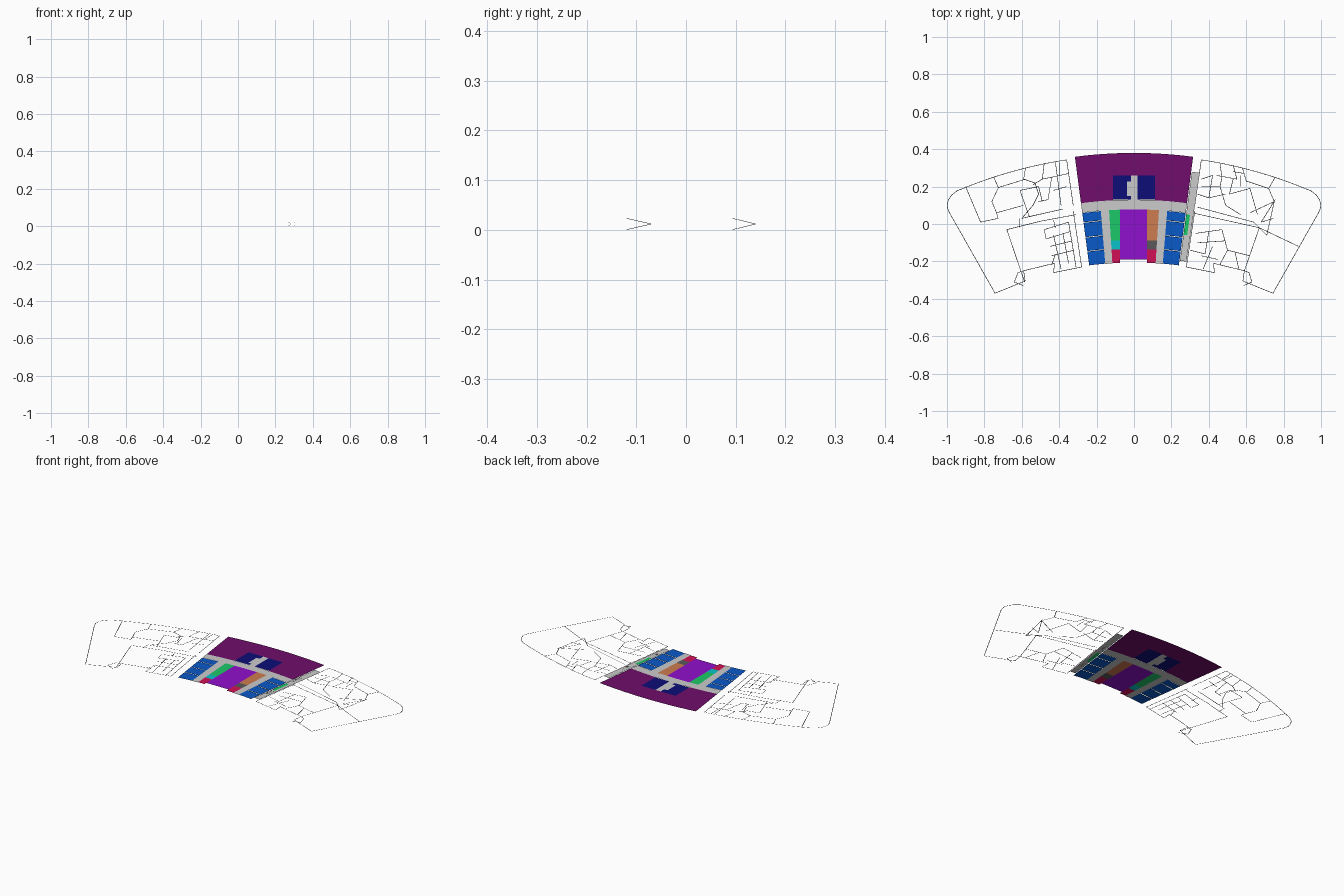
import bpy
from math import sin, cos, tan, atan2, hypot
from mathutils import Vector

CY = -2.04          # centre of the radial building grid
W = 0.003           # width of a drawn wall line

COLOURS = {
    "plum": (.162, .004, .147, 1), "navy": (.004, .004, .19, 1),
    "blue": (.003, .10, .58, 1), "violet": (.28, .005, .61, 1),
    "green": (.012, .58, .14, 1), "orange": (.61, .20, .08, 1),
    "red": (.64, .005, .09, 1), "teal": (.003, .54, .58, 1),
    "charcoal": (.1, .1, .1, 1),
}
MATS = {}
for n, c in COLOURS.items():
    MATS[n] = bpy.data.materials.new(n)
    MATS[n].diffuse_color = c


def make(name, verts, faces, colour=None):
    me = bpy.data.meshes.new(name)
    me.from_pydata(verts, [], faces)
    ob = bpy.data.objects.new(name, me)
    bpy.context.collection.objects.link(ob)
    if colour:
        me.materials.append(MATS[colour])
    return ob


def polygon(name, pts, colour=None):
    area = sum(a[0] * b[1] - b[0] * a[1] for a, b in zip(pts, pts[1:] + pts[:1]))
    if area < 0:
        pts = pts[::-1]
    return make(name, [(x, y, 0) for x, y in pts], [range(len(pts))], colour)


def polar(r, a):
    return (r * sin(a), CY + r * cos(a))


def arc(r, a0, a1, n=12):
    return [polar(r, a0 + (a1 - a0) * i / n) for i in range(n + 1)]


def sector(name, r0, r1, a0, a1, colour=None):
    return polygon(name, arc(r0, a0, a1) + arc(r1, a1, a0), colour)


def lines(name, paths):
    """Thin flat ribbons along each polyline."""
    v, f = [], []
    for p in paths:
        for (x0, y0), (x1, y1) in zip(p, p[1:]):
            l = hypot(x1 - x0, y1 - y0)
            ox, oy = -(y1 - y0) / l * W / 2, (x1 - x0) / l * W / 2
            k = len(v)
            v += [(x0 - ox, y0 - oy, 0), (x1 - ox, y1 - oy, 0),
                  (x1 + ox, y1 + oy, 0), (x0 + ox, y0 + oy, 0)]
            f.append((k, k + 1, k + 2, k + 3))
    return make(name, v, f, "charcoal")


def box(x0, y0, x1, y1):
    return [(x0, y0), (x1, y0), (x1, y1), (x0, y1)]


# large curved hall, notched around the service core
A = .131
polygon("curved_hall", arc(2.42, -A, A, 24) + arc(2.17, A, .0516, 6)
        + [(.112, .26), (-.112, .26)] + arc(2.17, -.0516, -A, 6), "plum")

# service core
polygon("core_left", [(-.112, .13), (-.016, .13), (-.016, .15), (-.037, .15),
                      (-.037, .226), (-.016, .226), (-.016, .26), (-.112, .26)], "navy")
polygon("core_right", box(.019, .13, .112, .26), "navy")
polygon("core_lobby", [(-.016, .13), (.019, .13), (.019, .26), (-.016, .26),
                       (-.016, .226), (-.037, .226), (-.037, .15), (-.016, .15)])

# main corridor and central room
sector("main_corridor", 2.118, 2.17, -A, A)
polygon("central_room", box(-.075, -.19, .07, .078), "violet")

# office rows, aisles and support rooms on either side
SUPPORT = ((.078, -.088, "green", "orange"), (-.088, -.136, "teal", "charcoal"),
           (-.136, -.208, "red", "red"))
RADII = (1.833, 1.91, 1.985, 2.065, 2.118)
for s, side in ((-1, "left"), (1, "right")):
    for i in range(4):
        sector(f"office_{side}_{i+1}", RADII[i] + .0015, RADII[i + 1] - .0015,
               s * .084, s * A, "blue")
    sector(f"aisle_{side}", 1.833, 2.118, s * .063, s * .084)
    inner = -.075 if s < 0 else .07
    for i, (y1, y0, cl, cr) in enumerate(SUPPORT):
        t = tan(.063)
        polygon(f"support_{side}_{i+1}",
                [(inner, y0), (s * t * (y0 - CY), y0), (s * t * (y1 - CY), y1), (inner, y1)],
                cl if s < 0 else cr)

# stair strip along the right side
sector("stair_strip_north", 2.11, 2.34, .1325, .151)
sector("stair_strip_south", 1.86, 2.0, .1325, .151)
sector("stair_strip_side", 2.0, 2.11, .1425, .151)
sector("stair_void", 2.0, 2.11, .1325, .1425, "green")

# upright stair arrows
for i, (tail, tip) in enumerate((((.268, -.12), (.284, -.07)), ((.297, .093), (.312, .14)))):
    v, f = [], []
    d = Vector((tip[0] - tail[0], tip[1] - tail[1], 0))
    for z in (.0235, .0005):
        k = len(v)
        v += [(*tail, z - .0005), (*tip, .0115), (*tip, .0125), (*tail, z + .0005)]
        f.append((k, k + 1, k + 2, k + 3))
    make(f"stair_arrow_{i+1}", v, f, "charcoal")
lines("stair_marks", [[(.27, -.12), (.285, -.06), (.29, -.06), (.275, -.12), (.27, -.12)],
                      [(.30, .09), (.312, .155), (.318, .155), (.305, .09)]])

# wing outlines, mirrored
for s, side in ((-1, "left"), (1, "right")):
    outer = arc(2.41, .15, .386, 24)
    end = [(.945, .178), (.975, .155), (.992, .13), (1.0, .10), (.992, .07), (.743, -.37),
           (.582, -.305), (.59, -.25), (.425, -.21), (.43, -.26), (.28, -.23)]
    pts = outer + end + [(.325, .07)]
    inner_edge = [outer[0], (.325, .10)]
    lines(f"wing_outline_{side}", [[(s * x, y) for x, y in p] for p in (pts, inner_edge)])

# left wing partitions
lines("left_wing_north_rooms", [
    [(-.90, .20), (-.82, .01), (-.727, .03), (-.735, .06), (-.59, .10)],
    [(-.75, .25), (-.725, .195), (-.58, .24)], [(-.725, .195), (-.76, .12), (-.735, .06)],
    [(-.58, .30), (-.59, .24), (-.53, .22), (-.51, .16), (-.54, .10), (-.60, .03)],
    [(-.61, .18), (-.56, .04), (-.40, .075)], [(-.61, .18), (-.51, .20), (-.49, .12)],
    [(-.48, .325), (-.49, .24), (-.44, .25), (-.46, .13), (-.51, .12)],
    [(-.42, .33), (-.39, .10)], [(-.44, .25), (-.35, .27)], [(-.43, .18), (-.36, .20)],
    [(-.60, .03), (-.38, .08)], [(-.49, .24), (-.54, .21)], [(-.40, .33), (-.40, .26)],
])
lines("left_wing_south_rooms", [
    [(-.68, -.03), (-.585, -.31)], [(-.68, -.03), (-.50, .015), (-.31, .05)],
    [(-.62, -.26), (-.64, -.31), (-.59, -.33)], [(-.62, -.26), (-.59, -.25)],
    [(-.61, -.02), (-.61, .03)], [(-.48, -.03), (-.35, .01), (-.31, -.23)],
    [(-.48, -.03), (-.47, -.08), (-.34, -.04)], [(-.45, -.12), (-.33, -.09)],
    [(-.43, -.06), (-.39, -.24)], [(-.44, -.17), (-.32, -.14)], [(-.38, -.05), (-.35, -.21)],
    [(-.43, .02), (-.42, -.02)], [(-.44, -.22), (-.42, -.16)],
])

# right wing partitions
lines("right_wing_north_rooms", [
    [(.755, .25), (.72, .19), (.60, .23), (.58, .30)], [(.72, .19), (.75, .12), (.62, .06)],
    [(.75, .12), (.71, -.06), (.64, .01), (.34, .09)], [(.755, .13), (.68, .01), (.745, .03)],
    [(.53, .315), (.55, .24), (.44, .26)], [(.53, .24), (.51, .16), (.62, .19), (.66, .05)],
    [(.46, .32), (.47, .25)], [(.46, .20), (.49, .10), (.57, .05)],
    [(.36, .20), (.46, .20), (.47, .25)], [(.36, .24), (.42, .26), (.40, .14), (.34, .16)],
    [(.53, .28), (.59, .27)], [(.57, .20), (.57, .26)], [(.40, .14), (.49, .16)],
])
lines("right_wing_south_rooms", [
    [(.68, -.03), (.64, .01)], [(.67, -.02), (.88, -.12)], [(.67, -.02), (.59, -.25)],
    [(.59, -.25), (.615, -.26), (.63, -.31), (.585, -.33)], [(.31, .06), (.67, -.02)],
    [(.47, -.03), (.50, -.14), (.62, -.17)], [(.33, -.05), (.47, -.03)],
    [(.34, -.10), (.49, -.09)], [(.40, -.04), (.38, -.16), (.30, -.14)],
    [(.42, -.12), (.37, -.24)], [(.36, -.17), (.45, -.19)], [(.54, -.15), (.56, -.24)],
    [(.50, -.14), (.46, -.215)],
])
